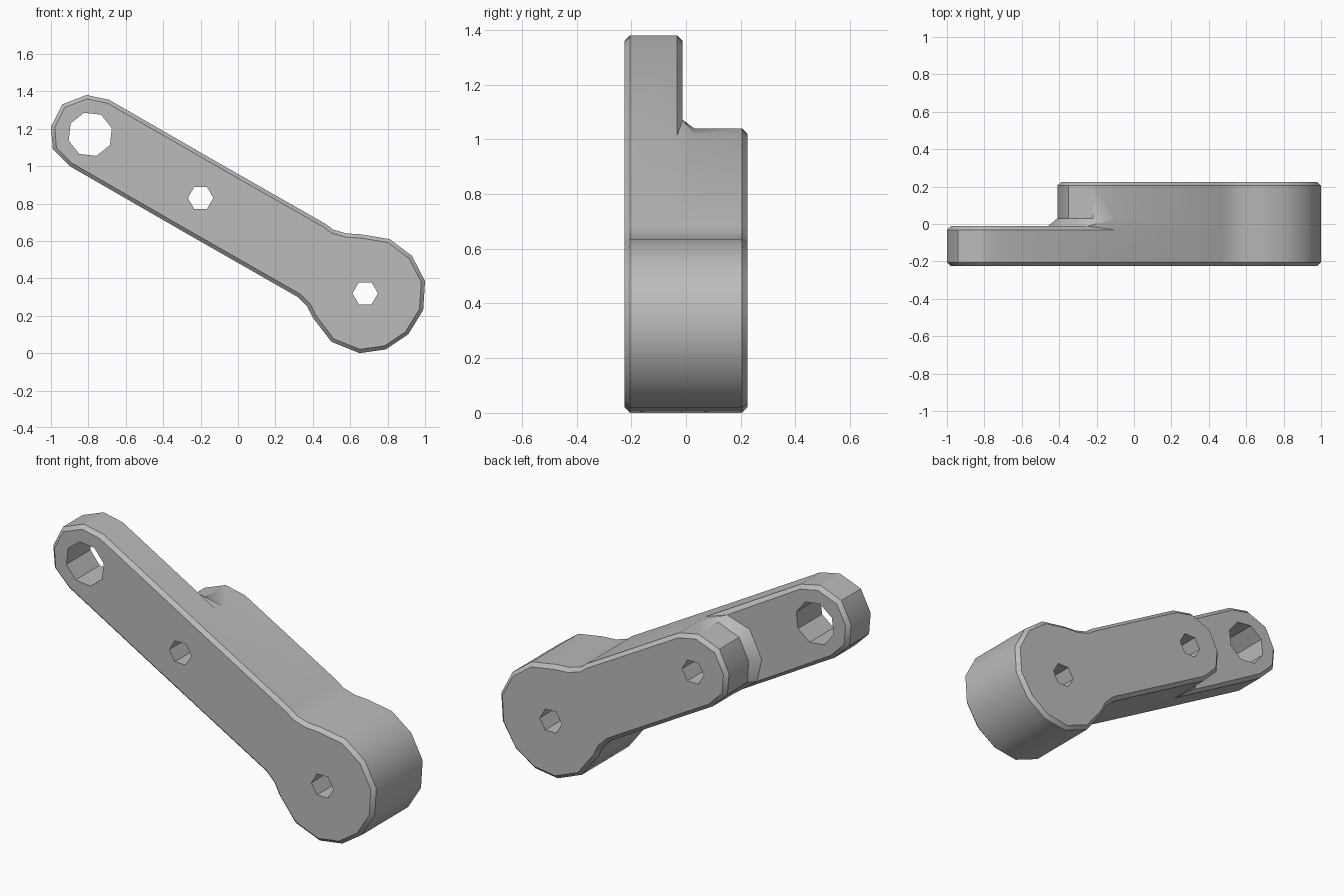
import bpy, bmesh, math
from mathutils import Vector

old = bpy.data.objects.get("Cube")
if old:
    bpy.data.objects.remove(old)

CHAMFER = 0.02
FRONT, STEP, FOOT, BACK = -0.225, -0.012, 0.03, 0.225
AXIS, NORMAL = Vector((-0.866, 0.5)), Vector((0.5, 0.866))
PIVOT = Vector((-0.2, 0.83))

# Profiles in x and z, counter-clockwise from the front
eye = [Vector(p) for p in [(-0.69, 1.355), (-0.81, 1.38), (-0.94, 1.33),
                           (-1.0, 1.21), (-0.99, 1.09), (-0.90, 1.0)]]
shoulder = [p + Vector((0.59, -0.34)) for p in eye]
hub = [Vector(p) for p in [
    (0.32, 0.30), (0.37, 0.25), (0.40, 0.19), (0.50, 0.06), (0.65, 0.0),
    (0.79, 0.02), (0.91, 0.10), (0.99, 0.23), (1.0, 0.385), (0.93, 0.52),
    (0.81, 0.61), (0.66, 0.635), (0.58, 0.64), (0.51, 0.66), (0.47, 0.69)]]
hub = [shoulder[-1]] + hub + [shoulder[0]]


def inset(ring, d):
    """Offset a closed profile inwards."""
    out = []
    for i, p in enumerate(ring):
        a = (p - ring[i - 1]).normalized()
        b = (ring[(i + 1) % len(ring)] - p).normalized()
        na, nb = Vector((-a.y, a.x)), Vector((-b.y, b.x))
        out.append(p + (na + nb) * d / (1 + na.dot(nb)))
    return out


def fillet_foot(p):
    """Flare a shoulder point outwards, held within the arm width."""
    r = (p - PIVOT) * 1.24
    n = max(-0.186, min(0.186, r.dot(NORMAL)))
    return PIVOT + AXIS * max(0.16, r.dot(AXIS)) + NORMAL * n


bm = bmesh.new()


def level(points, y):
    return [bm.verts.new((p.x, y, p.y)) for p in points]


def strip(a, b, closed=False):
    for i in range(len(a) if closed else len(a) - 1):
        j = (i + 1) % len(a)
        bm.faces.new((a[i], a[j], b[j], b[i]))


arm_ring, block_ring = hub + eye, hub + shoulder[1:-1]
n = len(hub)

# Front face, its chamfer and the sides of the arm
front = level(inset(arm_ring, CHAMFER), FRONT)
rim = level(arm_ring, FRONT + CHAMFER)
mid = level(arm_ring, STEP - CHAMFER)
bm.faces.new(front)
strip(front, rim, True)
strip(rim, mid, True)

# Thin end of the arm, with chamfered back edge
foot = level([fillet_foot(p) for p in shoulder], STEP)
tip = level(inset(arm_ring, CHAMFER)[n:], STEP)
strip([mid[n - 1]] + mid[n:] + [mid[0]], [foot[0]] + tip + [foot[-1]])
bm.faces.new(tip + foot[::-1])

# Thick block, shoulder fillet and chamfered back face
base = level(hub, FOOT)
arc = [base[-1]] + level(shoulder[1:-1], FOOT) + [base[0]]
strip(mid[:n], base)
strip(foot, arc)
bm.faces.new((mid[n - 1], foot[0], base[-1]))
bm.faces.new((mid[0], base[0], foot[-1]))
top = level(block_ring, BACK - CHAMFER)
cap = level(inset(block_ring, CHAMFER), BACK)
strip(base + arc[1:-1], top, True)
strip(top, cap, True)
bm.faces.new(cap)

bmesh.ops.remove_doubles(bm, verts=bm.verts, dist=0.01)
bmesh.ops.recalc_face_normals(bm, faces=bm.faces)
mesh = bpy.data.meshes.new("lever_arm")
bm.to_mesh(mesh)
bm.free()
lever = bpy.data.objects.new("lever_arm", mesh)
bpy.context.collection.objects.link(lever)

mat = bpy.data.materials.new("plain_grey")
mat.use_nodes = True
grey = (0.5, 0.5, 0.5, 1)
mat.diffuse_color = grey
mat.node_tree.nodes["Principled BSDF"].inputs["Base Color"].default_value = grey
mesh.materials.append(mat)


def drill(x, z, radius, sides, turn):
    """Cut a straight faceted hole through the arm."""
    bpy.ops.mesh.primitive_cylinder_add(vertices=sides, radius=radius, depth=1,
                                        location=(x, 0, z))
    cutter = bpy.context.object
    cutter.name = "hole_cutter"
    cutter.hide_render = True
    cutter.rotation_euler = (math.pi / 2, math.radians(turn), 0)
    cutter.data.materials.append(mat)
    bpy.context.view_layer.objects.active = lever
    mod = lever.modifiers.new("hole", 'BOOLEAN')
    mod.operation, mod.solver, mod.object = 'DIFFERENCE', 'EXACT', cutter
    bpy.ops.object.modifier_apply(modifier=mod.name)
    bpy.data.objects.remove(cutter)


# Pivot holes and the larger eye hole
drill(0.68, 0.32, 0.068, 6, 30)
drill(-0.2, 0.83, 0.068, 6, 30)
drill(-0.79, 1.17, 0.12, 8, -16)

bpy.ops.object.select_all(action='DESELECT')
lever.select_set(True)
bpy.context.view_layer.objects.active = lever
bpy.ops.object.shade_smooth_by_angle(angle=math.radians(31.5))
